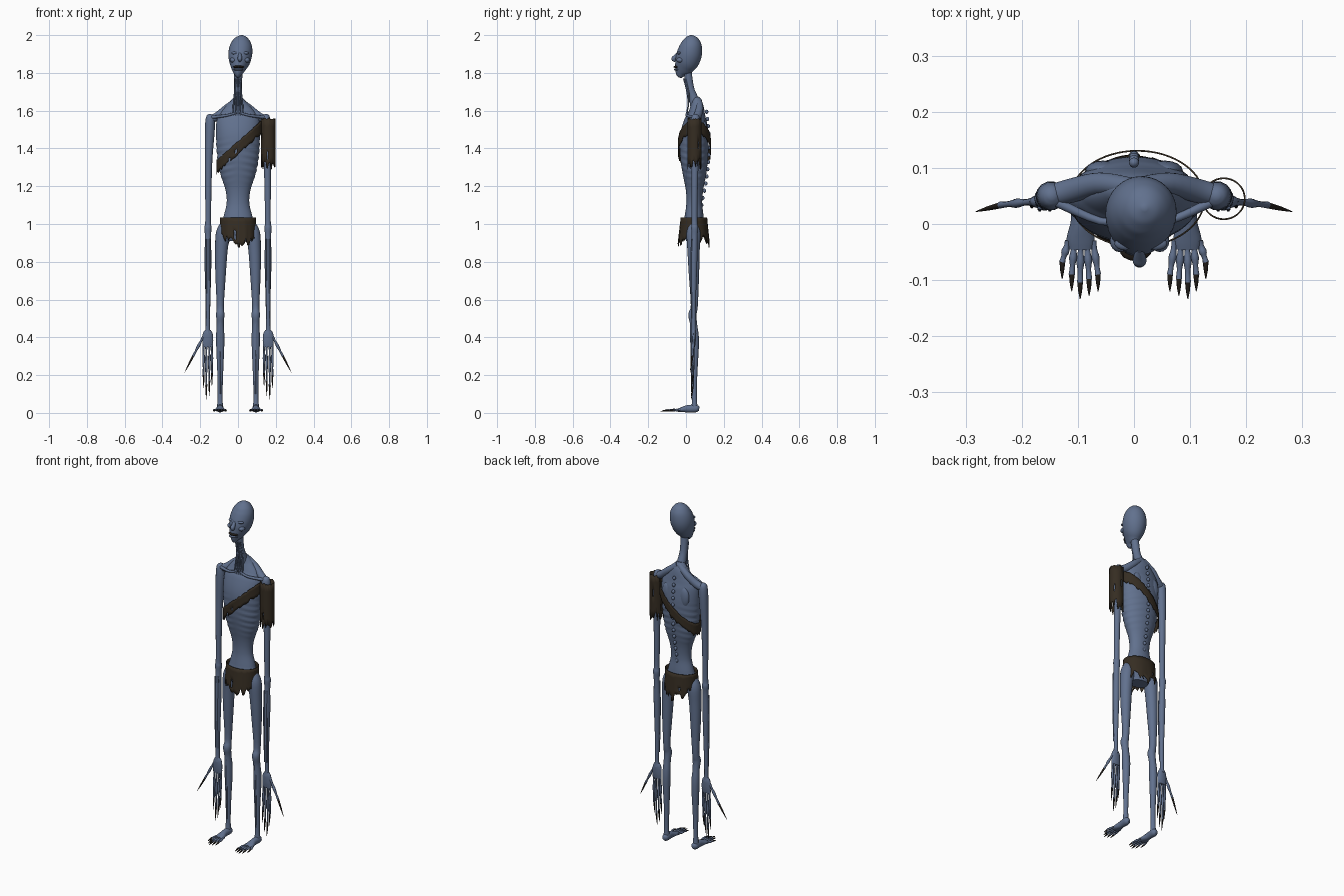
import bpy, bmesh, math, random
from mathutils import Vector

random.seed(4)
old = bpy.data.objects.get("Cube")
if old:
    bpy.data.objects.remove(old, do_unlink=True)


def material(name, rgb):
    m = bpy.data.materials.new(name)
    m.use_nodes = True
    col = (*rgb, 1)
    m.diffuse_color = col
    bsdf = m.node_tree.nodes["Principled BSDF"]
    bsdf.inputs["Base Color"].default_value = col
    bsdf.inputs["Roughness"].default_value = 0.8
    return m


SKIN = material("slate blue skin", (0.12, 0.165, 0.27))
CLOTH = material("dark brown cloth", (0.036, 0.026, 0.016))
CLAW = material("blackened claw", (0.018, 0.014, 0.011))
made = []


def finish(name, bm, mat):
    bmesh.ops.recalc_face_normals(bm, faces=bm.faces)
    me = bpy.data.meshes.new(name)
    bm.to_mesh(me)
    bm.free()
    me.materials.append(mat)
    ob = bpy.data.objects.new(name, me)
    bpy.context.collection.objects.link(ob)
    made.append(ob)
    return ob


def smooth_rows(rows, steps):
    """Catmull-Rom interpolation of number tuples."""
    out = []
    for i in range(len(rows) - 1):
        p0, p1, p2 = rows[max(i - 1, 0)], rows[i], rows[i + 1]
        p3 = rows[min(i + 2, len(rows) - 1)]
        for k in range(steps):
            t = k / steps
            out.append([0.5 * (2 * b + (c - a) * t + (2 * a - 5 * b + 4 * c - d) * t * t
                               + (3 * b - a - 3 * c + d) * t ** 3)
                        for a, b, c, d in zip(p0, p1, p2, p3)])
    return out + [list(rows[-1])]


def tube(name, rows, mat=SKIN, sides=14, steps=4, warp=None):
    """Skin over sections (x, y, z, radius[, second radius])."""
    rows = [(*r, r[3]) if len(r) == 4 else r for r in rows]
    rows = smooth_rows(rows, steps)
    pts = [Vector(r[:3]) for r in rows]
    chord = (pts[-1] - pts[0]).normalized()
    ref = Vector((0, 0, 1)) if abs(chord.x) > 0.8 else Vector((1, 0, 0))
    bm = bmesh.new()
    rings = []
    for i, (p, r) in enumerate(zip(pts, rows)):
        d = (pts[min(i + 1, len(pts) - 1)] - pts[max(i - 1, 0)]).normalized()
        v = d.cross(ref).normalized()
        u = v.cross(d)
        ring = []
        for k in range(sides):
            a = math.tau * k / sides
            q = p + u * max(r[3], 0.0005) * math.cos(a) + v * max(r[4], 0.0005) * math.sin(a)
            ring.append(bm.verts.new(warp(q) if warp else q))
        rings.append(ring)
    for a, b in zip(rings, rings[1:]):
        for k in range(sides):
            j = (k + 1) % sides
            bm.faces.new((a[k], a[j], b[j], b[k]))
    bm.faces.new(rings[0])
    bm.faces.new(rings[-1])
    return finish(name, bm, mat)


def ball(name, loc, size, mat=SKIN):
    bm = bmesh.new()
    bmesh.ops.create_uvsphere(bm, u_segments=16, v_segments=10, radius=1)
    for v in bm.verts:
        v.co = Vector(c * s for c, s in zip(v.co, size)) + Vector(loc)
    return finish(name, bm, mat)


def cloth(name, top, bottom, columns=56, rows=6, holes=5):
    """Closed strip of cloth between two edge functions of angle, with torn holes."""
    bm = bmesh.new()
    grid = []
    for k in range(columns):
        a = math.tau * k / columns
        t, b = Vector(top(a)), Vector(bottom(a))
        grid.append([bm.verts.new(t.lerp(b, i / rows)) for i in range(rows + 1)])
    for k in range(columns):
        c, n = grid[k], grid[(k + 1) % columns]
        for i in range(rows):
            bm.faces.new((c[i], n[i], n[i + 1], c[i + 1]))
    inner = [f for i, f in enumerate(bm.faces) if 1 < i % rows < rows]
    bmesh.ops.delete(bm, geom=random.sample(inner, holes), context='FACES')
    ob = finish(name, bm, CLOTH)
    mod = ob.modifiers.new("thickness", 'SOLIDIFY')
    mod.thickness = 0.003
    return ob


def ribs(q):
    """Ripple the flanks into ribs."""
    if 1.19 < q.z < 1.47:
        fade = math.sin(math.pi * (q.z - 1.19) / 0.28) * min(1, abs(q.x) / 0.05)
        wave = math.sin(math.tau * (q.z + 0.25 * abs(q.x)) / 0.036)
        q.x *= 1 + 0.022 * fade * wave
        q.y = 0.045 + (q.y - 0.045) * (1 + 0.022 * fade * wave)
    return q


# Torso, neck and head
tube("torso", [(0, .04, .91, .05, .04), (0, .04, .98, .088, .056), (0, .043, 1.04, .076, .05),
               (0, .044, 1.11, .06, .042), (0, .045, 1.18, .066, .046), (0, .045, 1.27, .095, .063),
               (0, .043, 1.36, .11, .074), (0, .044, 1.46, .116, .076), (0, .05, 1.54, .114, .062),
               (0, .056, 1.585, .095, .045), (0, .058, 1.63, .058, .033), (0, .05, 1.67, .022, .02)],
     sides=40, steps=12, warp=ribs)
tube("neck", [(0, .06, 1.58, .034), (0, .042, 1.66, .025), (0, .022, 1.72, .021), (.002, .008, 1.81, .022)])
tube("head", [(0, -.012, 1.78, .006, .012), (0, -.018, 1.795, .022, .035), (.003, -.01, 1.825, .04, .05),
              (.008, .004, 1.86, .056, .063), (.012, .018, 1.9, .063, .066), (.016, .026, 1.94, .059, .059),
              (.018, .028, 1.97, .046, .046), (.019, .028, 1.99, .027, .027), (.019, .028, 2.0, .004, .004)],
     sides=32, steps=6)
tube("nose", [(.01, -.045, 1.905, .006), (.01, -.058, 1.885, .011), (.01, -.066, 1.873, .012),
              (.01, -.055, 1.862, .006)])
ball("mouth", (.003, -.046, 1.832), (.029, .02, .008), CLAW)
ball("lower_lip", (.002, -.047, 1.818), (.026, .018, .007))
for s, side in ((1, "left"), (-1, "right")):
    ball(side + "_cheek", (.01 + s * .036, -.03, 1.868), (.017, .02, .014))
    ball(side + "_brow", (.012 + s * .027, -.035, 1.905), (.02, .012, .008))

# Spine bumps follow the curve of the back
for i in range(14):
    z = 1.1 + i * 0.038
    y = .083 + .039 * math.sin(math.pi * min(1, max(0, (z - 1.12) / .6))) ** 0.8
    ball("vertebra", (0, y, z), (.009, .009, .011))
for x in (-.024, -.012, 0, .012, .024):
    tube("neck_tendon", [(x * .6, -.012 + abs(x) * .4, 1.77, .004), (x * .7, .006 + abs(x) * .3, 1.7, .004),
                         (x, .012, 1.63, .004), (x * 1.1, .0, 1.575, .003)], sides=8)


def clawed(name, base, knuckle, tip, r):
    """Bony digit ending in a dark claw."""
    b, k, t = Vector(base), Vector(knuckle), Vector(tip)
    mid = b.lerp(k, .5)
    tube(name, [(*b, r), (*b.lerp(k, .25), r * .75), (*mid, r * 1.1), (*b.lerp(k, .75), r * .7),
                (*k, r * .85)], sides=8, steps=3)
    tube(name + "_claw", [(*k.lerp(b, .05), r * .8), (*k.lerp(t, .5), r * .55), (*t, .0006)],
         CLAW, sides=8, steps=2)


for s, side in ((1, "left"), (-1, "right")):
    # Shoulder, collarbone and shoulder blade
    tube(side + "_shoulder_ridge", [(s * .005, .065, 1.655, .018), (s * .06, .072, 1.612, .02),
                                    (s * .11, .06, 1.57, .022), (s * .148, .05, 1.553, .02)])
    tube(side + "_collarbone", [(s * .008, .008, 1.59, .006), (s * .06, .005, 1.575, .007),
                                (s * .14, .04, 1.565, .009)], sides=10)
    ball(side + "_shoulder_blade", (s * .055, .095, 1.49), (.032, .018, .06))
    # Arm
    tube(side + "_arm", [(s * .146, .05, 1.582, .006), (s * .147, .05, 1.565, .022),
                         (s * .149, .05, 1.5, .026), (s * .155, .048, 1.35, .02), (s * .157, .046, 1.2, .017),
                         (s * .158, .045, 1.02, .015), (s * .159, .046, .98, .019),
                         (s * .159, .045, .93, .016), (s * .159, .042, .8, .018), (s * .159, .04, .6, .013),
                         (s * .16, .04, .46, .011), (s * .16, .04, .42, .015)])
    for x in (-.009, .009):
        tube(side + "_forearm_tendon", [(s * .159 + x, .03, .92, .004), (s * .159 + x, .026, .75, .004),
                                        (s * .159 + x * .8, .03, .5, .003)], sides=6)
    # Hand
    tube(side + "_palm", [(s * .16, .04, .44, .014, .01), (s * .16, .04, .42, .026, .013),
                          (s * .16, .04, .38, .029, .012), (s * .16, .04, .35, .026, .008)])
    for x, z in ((.138, .14), (.152, .09), (.168, .07), (.182, .13)):
        clawed(side + "_finger", (s * x, .04, .37), (s * x, .036, z + .07), (s * x, .028, z), .0065)
    clawed(side + "_thumb", (s * .18, .04, .41), (s * .238, .034, .3), (s * .282, .022, .215), .0075)
    # Leg
    tube(side + "_leg", [(s * .066, .04, 1.0, .026), (s * .08, .04, .95, .037), (s * .088, .04, .86, .033),
                         (s * .092, .042, .74, .028), (s * .094, .044, .57, .019), (s * .094, .034, .52, .022),
                         (s * .094, .04, .47, .019), (s * .094, .047, .38, .022), (s * .094, .045, .2, .015),
                         (s * .095, .045, .08, .013), (s * .095, .045, .025, .017)], sides=18)
    tube(side + "_shin_bone", [(s * .094, .026, .47, .006), (s * .094, .028, .35, .005),
                               (s * .095, .032, .1, .004)], sides=8)
    # Foot
    tube(side + "_foot", [(s * .095, .07, .022, .008, .01), (s * .095, .055, .023, .019, .02),
                          (s * .095, .01, .022, .017, .02), (s * .095, -.025, .017, .025, .013),
                          (s * .095, -.045, .014, .022, .008)])
    for x0, x1, y in ((.073, .064, -.12), (.084, .08, -.128), (.095, .096, -.134),
                      (.106, .111, -.12), (.117, .128, -.098)):
        clawed(side + "_toe", (s * x0, -.03, .016), (s * x1, y + .03, .014), (s * x1, y, .008), .0065)

# Ragged loincloth
cloth("loincloth",
      lambda a: (.095 * math.cos(a), .042 + .07 * math.sin(a), 1.035),
      lambda a: (.096 * math.cos(a), .04 + .084 * math.sin(a),
                 .895 + .035 * abs(math.cos(a)) + random.uniform(-.03, .025)), holes=8)
# Torn sleeve around the left upper arm
cloth("left_sleeve",
      lambda a: (.16 + .039 * math.cos(a), .045 + .038 * math.sin(a), 1.558 + random.uniform(-.006, .004)),
      lambda a: (.16 + .039 * math.cos(a), .045 + .038 * math.sin(a), 1.325 + random.uniform(-.038, .03)),
      columns=36, holes=6)


# Sash slung from the left shoulder to the right flank
def sash_edge(offset, jitter):
    def edge(a):
        x = .006 + .121 * math.cos(a)
        return (x, .045 + .087 * math.sin(a), 1.405 + .87 * x + offset + random.uniform(-jitter, jitter))
    return edge


cloth("sash", sash_edge(.032, .003), sash_edge(-.034, .009), columns=64, rows=4, holes=2)

# Smooth shading with sharp edges kept
bpy.ops.object.select_all(action='DESELECT')
for ob in made:
    ob.select_set(True)
bpy.context.view_layer.objects.active = made[0]
bpy.ops.object.shade_smooth_by_angle(angle=math.radians(45))
